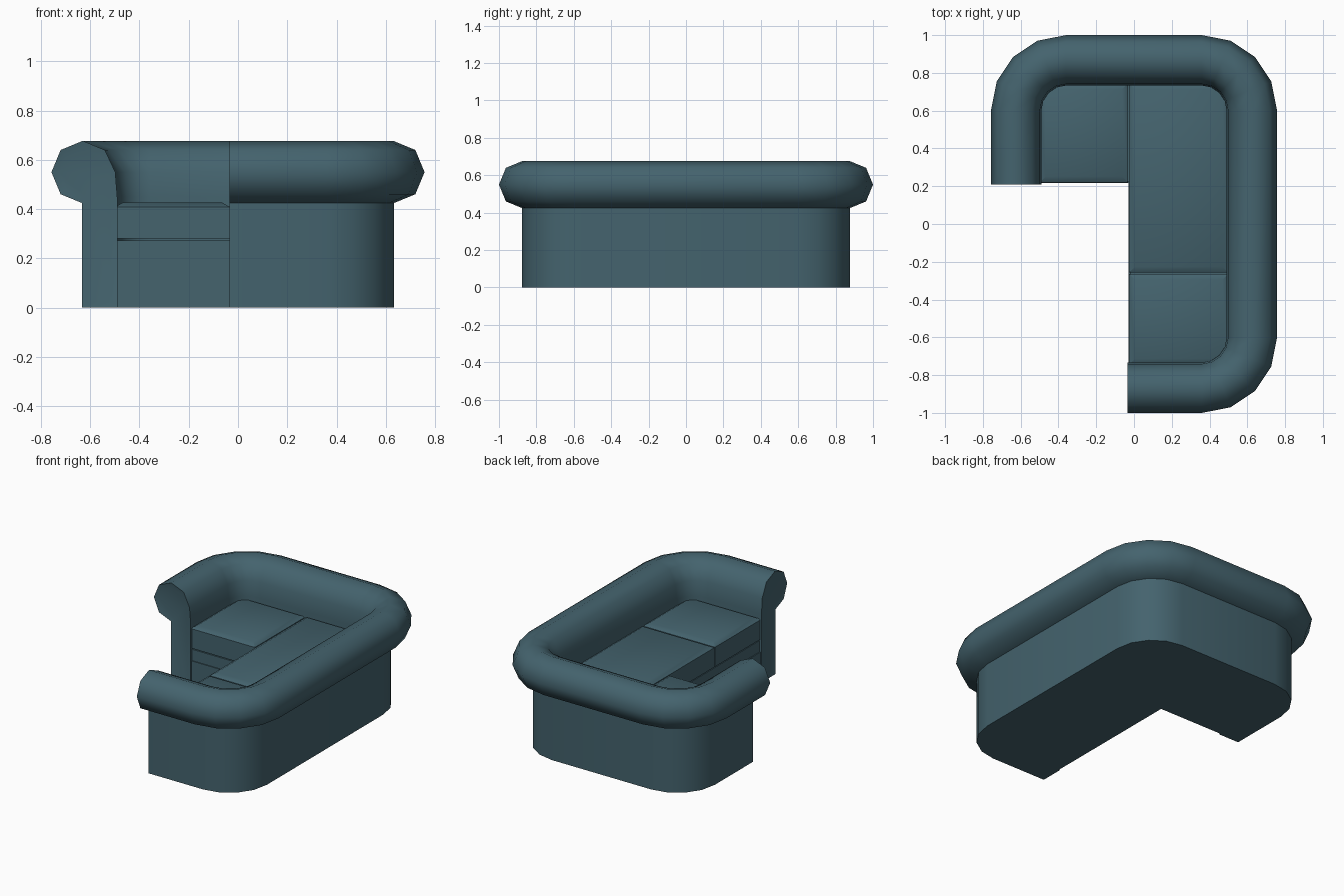
import bpy, bmesh, math

if "Cube" in bpy.data.objects:
    bpy.data.objects.remove(bpy.data.objects["Cube"])

mat = bpy.data.materials.new("teal fabric")
mat.diffuse_color = (0.058, 0.125, 0.155, 1)
mat.use_nodes = True
mat.node_tree.nodes["Principled BSDF"].inputs["Base Color"].default_value = mat.diffuse_color


def finish(name, bm, angle):
    bmesh.ops.recalc_face_normals(bm, faces=bm.faces)
    me = bpy.data.meshes.new(name)
    bm.to_mesh(me)
    bm.free()
    me.materials.append(mat)
    me.shade_smooth()
    me.set_sharp_from_angle(angle=math.radians(angle))
    ob = bpy.data.objects.new(name, me)
    bpy.context.collection.objects.link(ob)
    return ob


# Rolled back and arms: one profile swept around three rounded corners
R, CX, CY = 0.27, 0.36, 0.603
path = [((-0.63, 0.208), (-1, 0))]
for cx, cy, start in ((-CX, CY, 180), (CX, CY, 90), (CX, -CY, 0)):
    for i in range(5):
        a = math.radians(start - 22.5 * i)
        n = (math.cos(a), math.sin(a))
        path.append(((cx + R * n[0], cy + R * n[1]), n))
path.append(((-0.035, -0.873), (0, -1)))

# (outward offset, height): plain outer wall, octagonal roll, inner wall
profile = [(0.004, 0), (0.004, 0.425)]
for a in (-45, 0, 45, 90, 135):
    profile.append((0.127 * math.cos(math.radians(a)),
                    0.55 + 0.127 * math.sin(math.radians(a))))
profile += [(-0.132, 0.55), (-0.14, 0.45), (-0.14, 0)]

bm = bmesh.new()
rings = [[bm.verts.new((p[0] + n[0] * d, p[1] + n[1] * d, z)) for d, z in profile]
         for p, n in path]
m = len(profile)
for r0, r1 in zip(rings, rings[1:]):
    for i in range(m):
        j = (i + 1) % m
        bm.faces.new((r0[i], r0[j], r1[j], r1[i]))
caps = [bm.faces.new(rings[0]), bm.faces.new(rings[-1])]
bmesh.ops.recalc_face_normals(bm, faces=bm.faces)
# shallow recessed panel on each arm end
bmesh.ops.inset_individual(bm, faces=caps, thickness=0.03, depth=-0.006)
finish("rolled_back_and_arms", bm, 50)


# L-shaped plinth and seat frame
def l_prism(name, z0, z1, step):
    x, y = -0.028 + step, 0.218 + step
    outline = [(-0.54, y), (x, y), (x, -0.79), (0.54, -0.79), (0.54, 0.79), (-0.54, 0.79)]
    bm = bmesh.new()
    f = bm.faces.new([bm.verts.new((px, py, z0)) for px, py in outline])
    ext = bmesh.ops.extrude_face_region(bm, geom=[f])
    bmesh.ops.translate(bm, vec=(0, 0, z1 - z0),
                        verts=[v for v in ext["geom"] if isinstance(v, bmesh.types.BMVert)])
    finish(name, bm, 30)


l_prism("plinth", 0, 0.198, 0)
l_prism("seat_frame", 0.19, 0.272, 0.006)


# Seat cushions with a slightly crowned top
def cushion(name, x0, x1, y0, y1):
    bm = bmesh.new()
    bmesh.ops.create_cube(bm, size=1)
    for v in bm.verts:
        v.co = (x0 if v.co.x < 0 else x1, y0 if v.co.y < 0 else y1,
                0.28 if v.co.z < 0 else 0.408)
    bm.normal_update()
    top = [f for f in bm.faces if f.normal.z > 0.5]
    bmesh.ops.inset_region(bm, faces=top, thickness=0.045, depth=0.018)
    finish(name, bm, 35)


# dark core below the cushions closes the seam gaps
cushion("chaise_cushion", -0.5, -0.032, 0.22, 0.745)
cushion("middle_cushion", -0.026, 0.5, -0.258, 0.745)
cushion("end_cushion", -0.026, 0.5, -0.745, -0.264)
